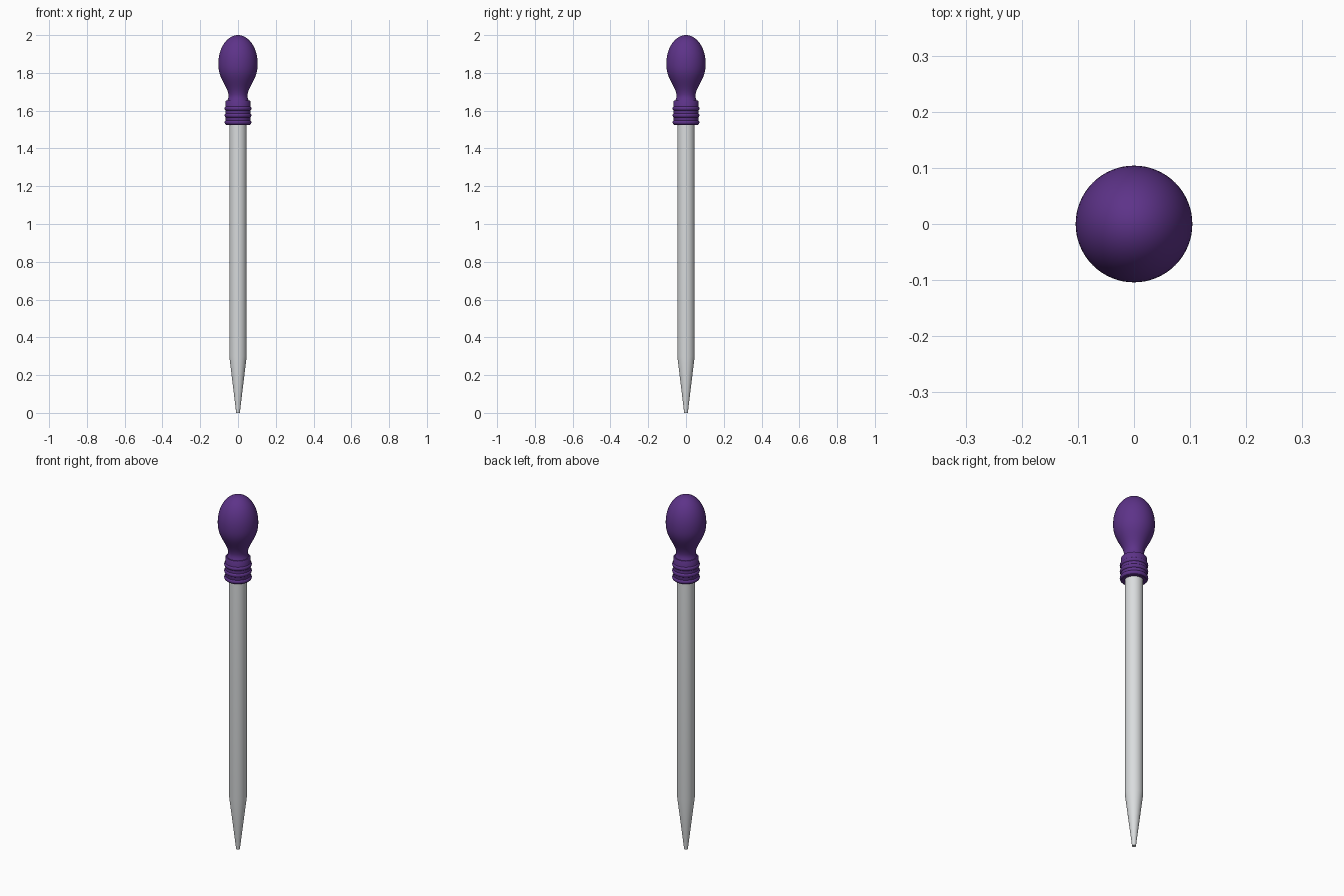
import bpy, bmesh
from math import pi, sin, cos

old = bpy.data.objects.get("Cube")
if old:
    bpy.data.objects.remove(old, do_unlink=True)


def material(name, rgb):
    mat = bpy.data.materials.new(name)
    mat.use_nodes = True
    mat.diffuse_color = (*rgb, 1)
    mat.node_tree.nodes["Principled BSDF"].inputs["Base Color"].default_value = (*rgb, 1)
    return mat


def lathe(name, profile, mat, closed=False, steps=64):
    """Spin a list of (radius, height) points around the z axis."""
    bm = bmesh.new()
    verts = [bm.verts.new((r, 0, z)) for r, z in profile]
    pairs = list(zip(verts, verts[1:]))
    if closed:
        pairs.append((verts[-1], verts[0]))
    edges = [bm.edges.new(p) for p in pairs]
    bmesh.ops.spin(bm, geom=verts + edges, cent=(0, 0, 0), axis=(0, 0, 1),
                   angle=2 * pi, steps=steps, use_merge=True)
    bmesh.ops.remove_doubles(bm, verts=bm.verts, dist=0.00005)
    bmesh.ops.recalc_face_normals(bm, faces=bm.faces)
    mesh = bpy.data.meshes.new(name)
    bm.to_mesh(mesh)
    bm.free()
    mesh.materials.append(mat)
    obj = bpy.data.objects.new(name, mesh)
    bpy.context.collection.objects.link(obj)
    bpy.ops.object.select_all(action='DESELECT')
    obj.select_set(True)
    bpy.context.view_layer.objects.active = obj
    bpy.ops.object.shade_smooth_by_angle(angle=pi / 5)
    return obj


rubber = material("purple rubber", (0.11, 0.033, 0.25))
glass = material("pale grey glass", (0.70, 0.72, 0.73))

# Hollow glass tube with a tapered, open tip
outer = [(0.010, 0), (0.012, 0.02), (0.018, 0.07), (0.046, 0.30), (0.046, 1.60)]
inner = [(0.038, 1.60), (0.038, 0.31), (0.011, 0.07), (0.006, 0)]
lathe("glass_tube", outer + inner, glass, closed=True)

# Squeeze bulb: rounded dome above, flowing into a narrow neck below
widest, neck, middle, neck_z = 0.104, 0.050, 1.85, 1.675
bulb = []
for i in range(17):
    a = pi / 2 * (1 - i / 16)
    bulb.append((widest * cos(a), middle + 0.15 * sin(a)))
for i in range(1, 17):
    t = i / 16
    blend = (1 - cos(pi * t ** 1.25)) / 2
    bulb.append((widest + (neck - widest) * blend, middle + (neck_z - middle) * t))
bulb += [(0.053, 1.662), (0.056, 1.655), (0.056, 1.64)]
lathe("squeeze_bulb", bulb, rubber)

# Collar sleeve closing around the tube
sleeve = [(0.045, 1.655), (0.062, 1.655), (0.065, 1.650), (0.065, 1.53),
          (0.062, 1.525), (0.045, 1.525)]
lathe("collar", sleeve, rubber, closed=True)

# Raised grip rings around the collar
for n, z in enumerate((1.612, 1.575, 1.538)):
    ring = [(0.062 + 0.009 * cos(a), z + 0.011 * sin(a))
            for a in (2 * pi * k / 16 for k in range(16))]
    lathe(f"collar_ring_{n + 1}", ring, rubber, closed=True)
